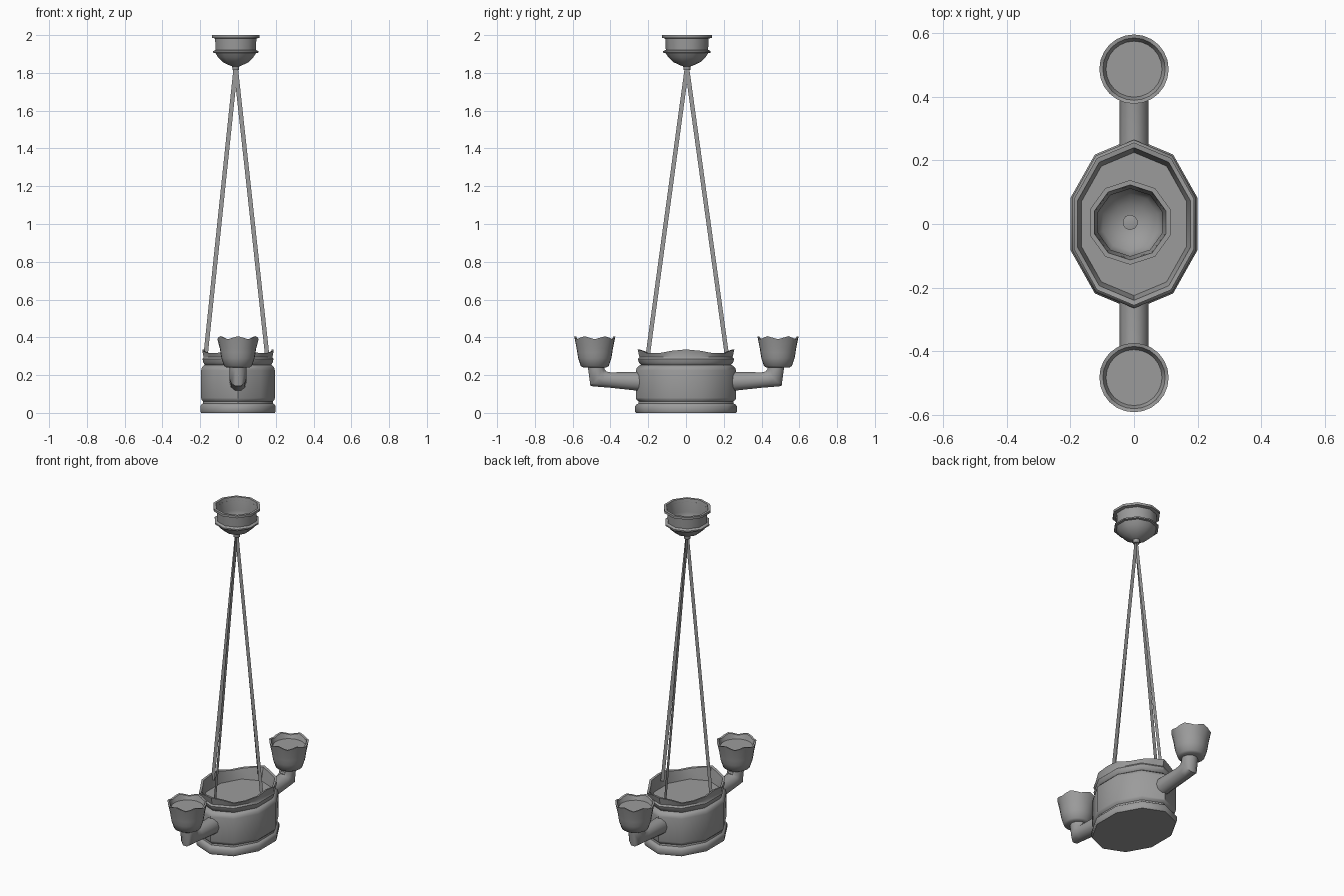
import bpy, bmesh
from math import sin, cos, pi, radians
from mathutils import Vector

if "Cube" in bpy.data.objects:
    bpy.data.objects.remove(bpy.data.objects["Cube"], do_unlink=True)

metal = bpy.data.materials.new("grey_metal")
metal.use_nodes = True
GREY = (0.33, 0.33, 0.33, 1)
metal.diffuse_color = GREY
metal.node_tree.nodes["Principled BSDF"].inputs["Base Color"].default_value = GREY


def finish(name, bm, angle=42, recalc=True):
    if recalc:
        bmesh.ops.recalc_face_normals(bm, faces=bm.faces)
    mesh = bpy.data.meshes.new(name)
    bm.to_mesh(mesh)
    bm.free()
    mesh.materials.append(metal)
    obj = bpy.data.objects.new(name, mesh)
    bpy.context.collection.objects.link(obj)
    bpy.ops.object.select_all(action='DESELECT')
    obj.select_set(True)
    bpy.context.view_layer.objects.active = obj
    bpy.ops.object.shade_smooth_by_angle(angle=radians(angle))
    return obj


def loft(bm, rings):
    """Skin a list of vertex rings and cap both ends."""
    rings = [[bm.verts.new(p) for p in ring] for ring in rings]
    n = len(rings[0])
    for a, b in zip(rings, rings[1:]):
        for i in range(n):
            j = (i + 1) % n
            bm.faces.new((a[i], a[j], b[j], b[i]))
    bm.faces.new(rings[0][::-1])
    bm.faces.new(rings[-1])


def outline(sides, split):
    """Unit polygon with a corner at +y, each edge optionally split."""
    corners = [Vector((cos(pi / 2 + 2 * pi * i / sides), sin(pi / 2 + 2 * pi * i / sides)))
               for i in range(sides)]
    return [corners[i].lerp(corners[(i + 1) % sides], k / split)
            for i in range(sides) for k in range(split)]


def turned(name, profile, sides, center=(0, 0), x_scale=1, waves=0, amp=0, split=1):
    """Turned part; a third profile value sets how strongly the rim waves."""
    rings = []
    for r, z, *w in profile:
        weight = w[0] * amp if w else 0
        ring = []
        for i, p in enumerate(outline(sides, split)):
            lift = weight * cos(waves * 2 * pi * i / (sides * split))
            ring.append((center[0] + p.x * r * x_scale, center[1] + p.y * r, z + lift))
        rings.append(ring)
    bm = bmesh.new()
    loft(bm, rings)
    return finish(name, bm)


# Oval body with a stepped foot and a waist below the rim
OVAL = 0.775
turned("body", [(.265, 0), (.27, .008), (.27, .035), (.262, .045), (.252, .05), (.25, .06),
                (.262, .07), (.265, .08), (.265, .225), (.26, .24), (.245, .252), (.22, .254)],
       10, x_scale=OVAL)

# Flared wavy rim with a recessed floor
turned("bowl_rim", [(.215, .245), (.235, .25), (.25, .268), (.255, .285), (.247, .295),
                    (.256, .325, 1), (.24, .323, 1), (.232, .29), (.225, .256)],
       10, x_scale=OVAL, waves=4, amp=.011, split=2)

# Two arms, each carrying a candle cup
for side, label, y0 in ((1, "back", .487), (-1, "front", -.483)):
    # ring: y, z, tilt of the ring in degrees, half height, half width
    path = [(.22, .165, 0, .054, .046), (.40, .174, 0, .043, .045), (.435, .178, 15, .045, .045),
            (.465, .183, 45, .061, .045), (.475, .23, 90, .045, .045), (.475, .25, 90, .045, .045)]
    rings = []
    for y, z, tilt, hh, hw in path:
        t = radians(tilt)
        rings.append([(hw * cos(2 * pi * k / 10), side * (y - hh * sin(2 * pi * k / 10) * sin(t)),
                       z + hh * sin(2 * pi * k / 10) * cos(t)) for k in range(10)])
    bm = bmesh.new()
    loft(bm, rings)
    finish(label + "_arm", bm)

    turned(label + "_cup", [(.06, .24), (.074, .248), (.088, .29), (.093, .32), (.096, .34),
                            (.109, .398, 1), (.098, .396, 1), (.088, .37)],
           24, center=(0, y0), waves=6, amp=.008)

# Ceiling canopy: collar, flange and dished bowl, hollow inside
HUB = (-.012, .005)
turned("ceiling_canopy", [(.018, 1.815), (.02, 1.835), (.035, 1.84), (.07, 1.856), (.098, 1.882),
                          (.113, 1.905), (.126, 1.907), (.126, 1.915), (.112, 1.922),
                          (.115, 1.982), (.133, 1.986), (.133, 2), (.118, 2), (.106, 1.925),
                          (.106, 1.905), (.09, 1.88), (.06, 1.858), (.025, 1.845)],
       10, center=HUB)
turned("canopy_knob", [(.024, 1.842), (.024, 1.85), (.012, 1.852)], 10, center=HUB)

# Four flat hanging straps meeting at the hub
top = Vector((*HUB, 1.83))
for label, foot in (("left", (.155, .005)), ("right", (-.172, .005)),
                    ("back", (-.012, .217)), ("front", (-.012, -.203))):
    low = Vector((*foot, .30))
    out = (low - top) * Vector((1, 1, 0))
    half = out.normalized() * .0115
    bm = bmesh.new()
    bm.faces.new([bm.verts.new(p) for p in (low - half, low + half, top + half, top - half)])
    finish(label + "_strap", bm, recalc=False)
